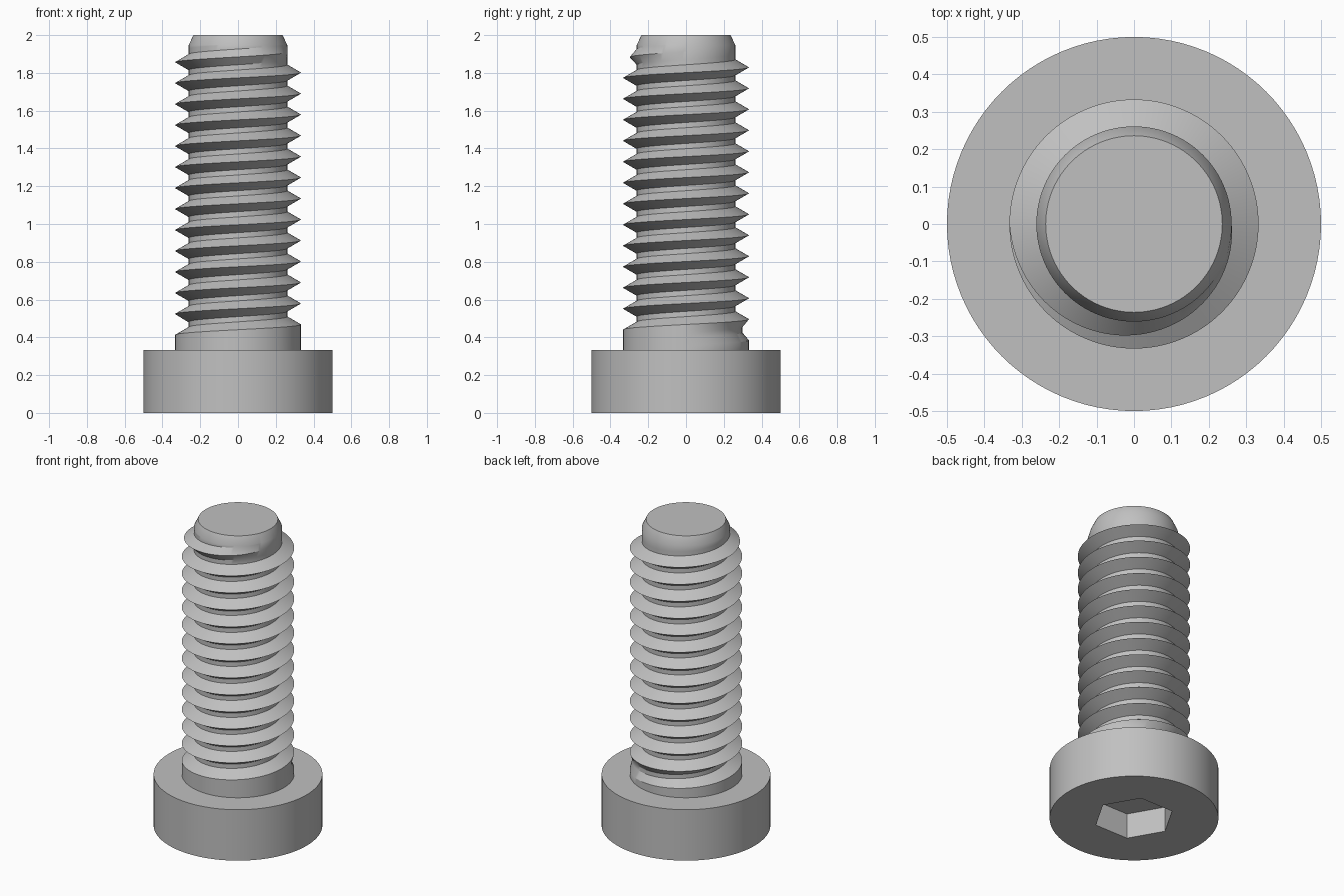
import bpy, bmesh
from math import cos, sin, pi, radians

cube = bpy.data.objects.get("Cube")
if cube:
    bpy.data.objects.remove(cube, do_unlink=True)

STEPS = 96                 # segments per turn
HEAD_R, HEAD_H = 0.5, 0.333
CREST_R, ROOT_R = 0.333, 0.261
PITCH = 1 / 9
TURNS = 14
THREAD_Z = 0.357           # height where the groove begins
CHAMFER_Z, TIP_R, TOP_Z = 1.947, 0.236, 2.0
HEX_R, HEX_DEPTH = 0.24, 0.165

steel = bpy.data.materials.new("steel_grey")
steel.use_nodes = True
grey = (0.53, 0.53, 0.53, 1)
steel.diffuse_color = grey
steel.node_tree.nodes["Principled BSDF"].inputs["Base Color"].default_value = grey


def polar(bm, turn, r, z):
    a = 2 * pi * turn
    return bm.verts.new((r * cos(a), r * sin(a), z))


def ring(bm, radius, z):
    """Closed loop; radius is a function of the turn fraction."""
    return [polar(bm, i / STEPS, radius(i / STEPS), z) for i in range(STEPS)]


def circle(r):
    return lambda turn: r


def hexagon(turn):
    return HEX_R * cos(pi / 6) / cos(2 * pi * (turn % (1 / 6)) - pi / 6)


def skin(bm, a, b, closed=False):
    """Quads between two matching rows of vertices."""
    n = len(a)
    for i in range(n if closed else n - 1):
        j = (i + 1) % n
        bm.faces.new((a[i], a[j], b[j], b[i]))


def finish(bm, name):
    bmesh.ops.remove_doubles(bm, verts=bm.verts, dist=1e-5)
    mesh = bpy.data.meshes.new(name)
    bm.to_mesh(mesh)
    bm.free()
    mesh.materials.append(steel)
    obj = bpy.data.objects.new(name, mesh)
    bpy.context.collection.objects.link(obj)
    bpy.ops.object.select_all(action='DESELECT')
    obj.select_set(True)
    bpy.context.view_layer.objects.active = obj
    bpy.ops.object.shade_smooth_by_angle(angle=radians(30))
    return obj


# Head with a hexagonal socket in its underside
bm = bmesh.new()
rings = [ring(bm, hexagon, HEX_DEPTH), ring(bm, hexagon, 0),
         ring(bm, circle(HEAD_R), 0), ring(bm, circle(HEAD_R), HEAD_H),
         ring(bm, circle(CREST_R), HEAD_H)]
for lower, upper in zip(rings, rings[1:]):
    skin(bm, lower, upper, closed=True)
bm.faces.new(rings[0][::-1])
finish(bm, "screw_head")


# Thread radii: the groove fades in, and the crest fades out, over half a turn
def crest(u):
    return ROOT_R + (CREST_R - ROOT_R) * max(0, min(1, 2 * (TURNS - u)))


def root(u):
    return CREST_R - (CREST_R - ROOT_R) * min(1, 2 * u)


def height(u, part=0):
    return min(THREAD_Z + PITCH * (u + part), CHAMFER_Z)


bm = bmesh.new()
turns = [i / STEPS for i in range(TURNS * STEPS + 1)]
last = TURNS - 1

# Helical groove from one crest to the next
rows = [[polar(bm, u, crest(u), height(u)) for u in turns],
        [polar(bm, u, root(u), height(u, 0.375)) for u in turns],
        [polar(bm, u, root(u), height(u, 0.625)) for u in turns],
        [polar(bm, u, crest(u + 1), CHAMFER_Z if u >= last else height(u, 1))
         for u in turns]]
for lower, upper in zip(rows, rows[1:]):
    skin(bm, lower, upper)

# Plain collar between the head and the first crest
first_turn = turns[:STEPS + 1]
skin(bm, [polar(bm, u, CREST_R, HEAD_H) for u in first_turn],
     [polar(bm, u, CREST_R, height(u)) for u in first_turn])

# Chamfered tip
base, tip = ring(bm, circle(ROOT_R), CHAMFER_Z), ring(bm, circle(TIP_R), TOP_Z)
skin(bm, base, tip, closed=True)
bm.faces.new(tip)
finish(bm, "threaded_shank")
